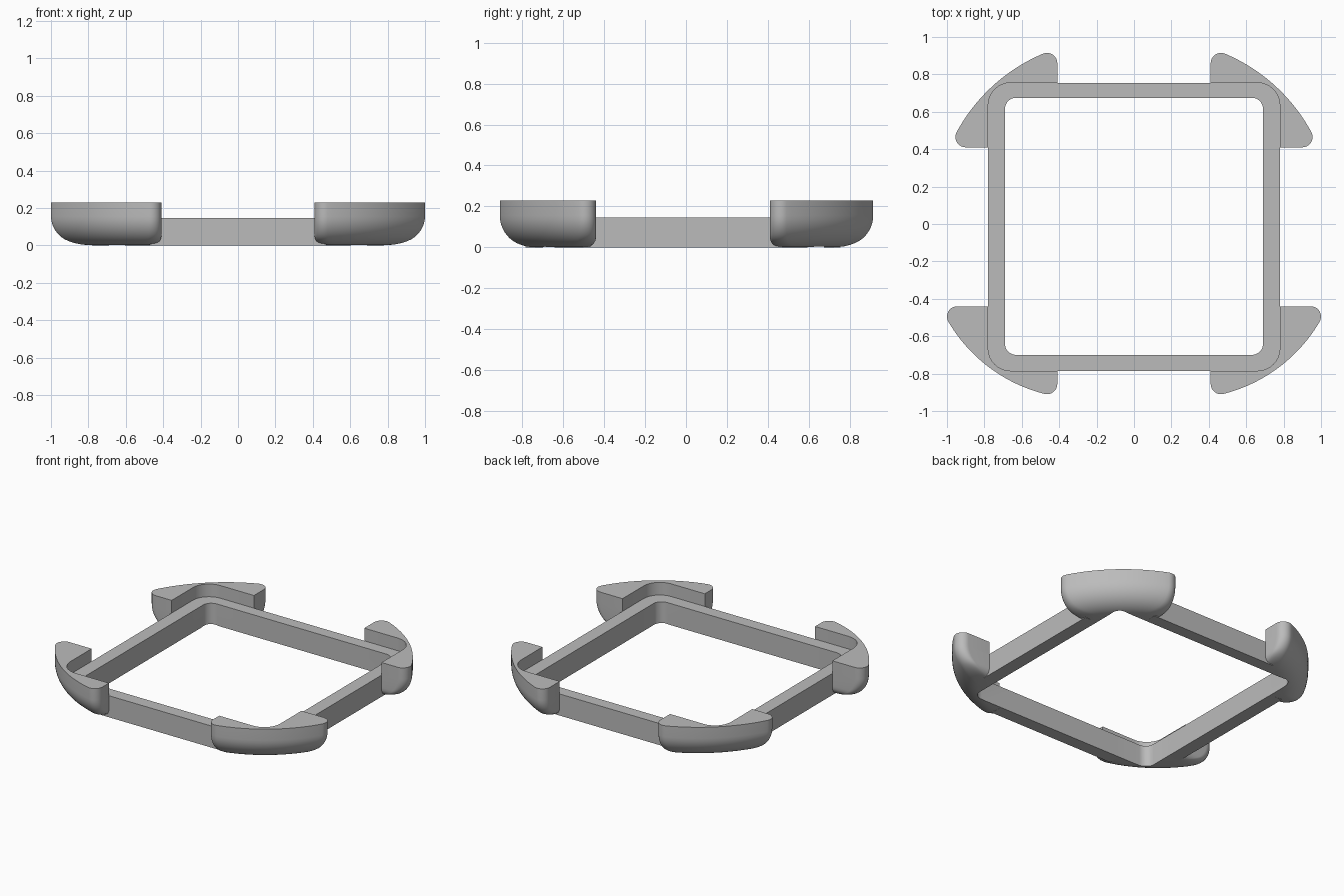
import bpy
import bmesh
from math import sqrt, sin, cos, pi, atan2
from mathutils import Vector

if "Cube" in bpy.data.objects:
    bpy.data.objects.remove(bpy.data.objects["Cube"])

grey = bpy.data.materials.new("mid grey")
grey.use_nodes = True
GREY = (0.5, 0.5, 0.5, 1)
grey.diffuse_color = GREY
grey.node_tree.nodes["Principled BSDF"].inputs["Base Color"].default_value = GREY

RAIL_H, BUMPER_H = 0.145, 0.23
OUT_X, OUT_FRONT, OUT_BACK = 0.78, -0.785, 0.755
IN_X, IN_FRONT, IN_BACK = 0.69, -0.70, 0.675
TIP = 0.055      # plan radius of the bumper tips
BELLY = 0.155    # large edge radius under the outer arc
END = 0.05       # small edge radius under the bumper ends


def loft(name, rings):
    """Skin a stack of equal-length point rings and cap both ends."""
    bm = bmesh.new()
    rows = [[bm.verts.new(p) for p in ring] for ring in rings]
    n = len(rows[0])
    for low, high in zip(rows, rows[1:]):
        for i in range(n):
            j = (i + 1) % n
            bm.faces.new((low[i], low[j], high[j], high[i]))
    bm.faces.new(rows[0][::-1])
    bm.faces.new(rows[-1])
    bmesh.ops.recalc_face_normals(bm, faces=bm.faces)
    mesh = bpy.data.meshes.new(name)
    bm.to_mesh(mesh)
    bm.free()
    mesh.materials.append(grey)
    obj = bpy.data.objects.new(name, mesh)
    bpy.context.collection.objects.link(obj)
    return obj


def prism(name, outline, z0, z1):
    return loft(name, [[(x, y, z) for x, y in outline] for z in (z0, z1)])


def rounded_rect(hx, y0, y1, r, steps=8):
    pts = []
    corners = ((hx - r, y1 - r), (r - hx, y1 - r), (r - hx, y0 + r), (hx - r, y0 + r))
    for k, (cx, cy) in enumerate(corners):
        for i in range(steps + 1):
            a = (k + i / steps) * pi / 2
            pts.append((cx + r * cos(a), cy + r * sin(a)))
    return pts


def sweep(centre, r, a0, a1, steps):
    return [(centre[0] + r * cos(a0 + (a1 - a0) * i / steps),
             centre[1] + r * sin(a0 + (a1 - a0) * i / steps)) for i in range(steps + 1)]


def bumper_outline(x0, y0, tip_x, tip_y, bulge, arc_in, end_in):
    """Quadrant outline: two straight ends joined by an arc with round tips."""
    a = Vector((tip_x, y0 + TIP))
    b = Vector((x0 + TIP, tip_y))
    chord = b - a
    half = chord.length / 2
    radius = (half ** 2 + bulge ** 2) / (2 * bulge)
    normal = Vector((chord.y, -chord.x)).normalized()
    c = (a + b) / 2 - normal * (radius - bulge)
    r = radius - arc_in
    ya, xb = a.y + end_in, b.x + end_in
    a = Vector((c.x + sqrt(r * r - (ya - c.y) ** 2), ya))
    b = Vector((xb, c.y + sqrt(r * r - (xb - c.x) ** 2)))
    ang_a = atan2(a.y - c.y, a.x - c.x)
    ang_b = atan2(b.y - c.y, b.x - c.x)
    pts = [(x0 + end_in, y0 + end_in)]
    pts += sweep(a, TIP, -pi / 2, ang_a, 10)
    pts += sweep(c, r + TIP, ang_a, ang_b, 24)[1:-1]
    pts += sweep(b, TIP, ang_b, pi, 10)
    return pts


def cut(obj, cutter):
    mod = obj.modifiers.new("cut", "BOOLEAN")
    mod.operation = "DIFFERENCE"
    mod.solver = "EXACT"
    mod.object = cutter
    bpy.context.view_layer.objects.active = obj
    bpy.ops.object.modifier_apply(modifier=mod.name)


# Cutters: the open middle and the seat above the rails
opening = prism("opening_cutter", rounded_rect(IN_X, IN_FRONT, IN_BACK, 0.06), -0.1, 0.5)
seat = prism("seat_cutter", rounded_rect(OUT_X, OUT_FRONT, OUT_BACK, 0.12), RAIL_H, 0.5)

# Corner bumpers with rounded undersides
bumpers = []
plans = {"front": (-1, 0.41, 0.44, 0.945, 0.855, 0.06),
         "back": (1, 0.41, 0.41, 0.90, 0.86, 0.05)}
for end, (sy, *plan) in plans.items():
    for side, sx in (("left", 1), ("right", -1)):
        rings = []
        heights = [BELLY * (1 - cos(i / 12 * pi / 2)) for i in range(13)] + [BUMPER_H]
        for z in heights:
            arc_in = BELLY - sqrt(max(0, BELLY ** 2 - max(0, BELLY - z) ** 2))
            end_in = END - sqrt(max(0, END ** 2 - max(0, END - z) ** 2))
            outline = bumper_outline(*plan, arc_in, end_in)
            rings.append([(sx * x, sy * y, z) for x, y in outline])
        bumper = loft(f"{end}_{side}_bumper", rings)
        cut(bumper, opening)
        cut(bumper, seat)
        bumpers.append(bumper)

# Straight rails, running a little way into the bumpers
reach = 0.47


def rail(name, x0, x1, y0, y1):
    prism(name, [(x0, y0), (x1, y0), (x1, y1), (x0, y1)], 0, RAIL_H)


rail("front_rail", -reach, reach, OUT_FRONT, IN_FRONT)
rail("back_rail", -reach, reach, IN_BACK, OUT_BACK)
rail("left_rail", IN_X, OUT_X, -0.50, reach)
rail("right_rail", -OUT_X, -IN_X, -0.50, reach)

for cutter in (opening, seat):
    bpy.data.objects.remove(cutter)

# Smooth the curved bumpers, keeping their crisp edges
bpy.ops.object.select_all(action="DESELECT")
for bumper in bumpers:
    bumper.select_set(True)
bpy.context.view_layer.objects.active = bumpers[0]
bpy.ops.object.shade_smooth_by_angle(angle=pi / 6)
